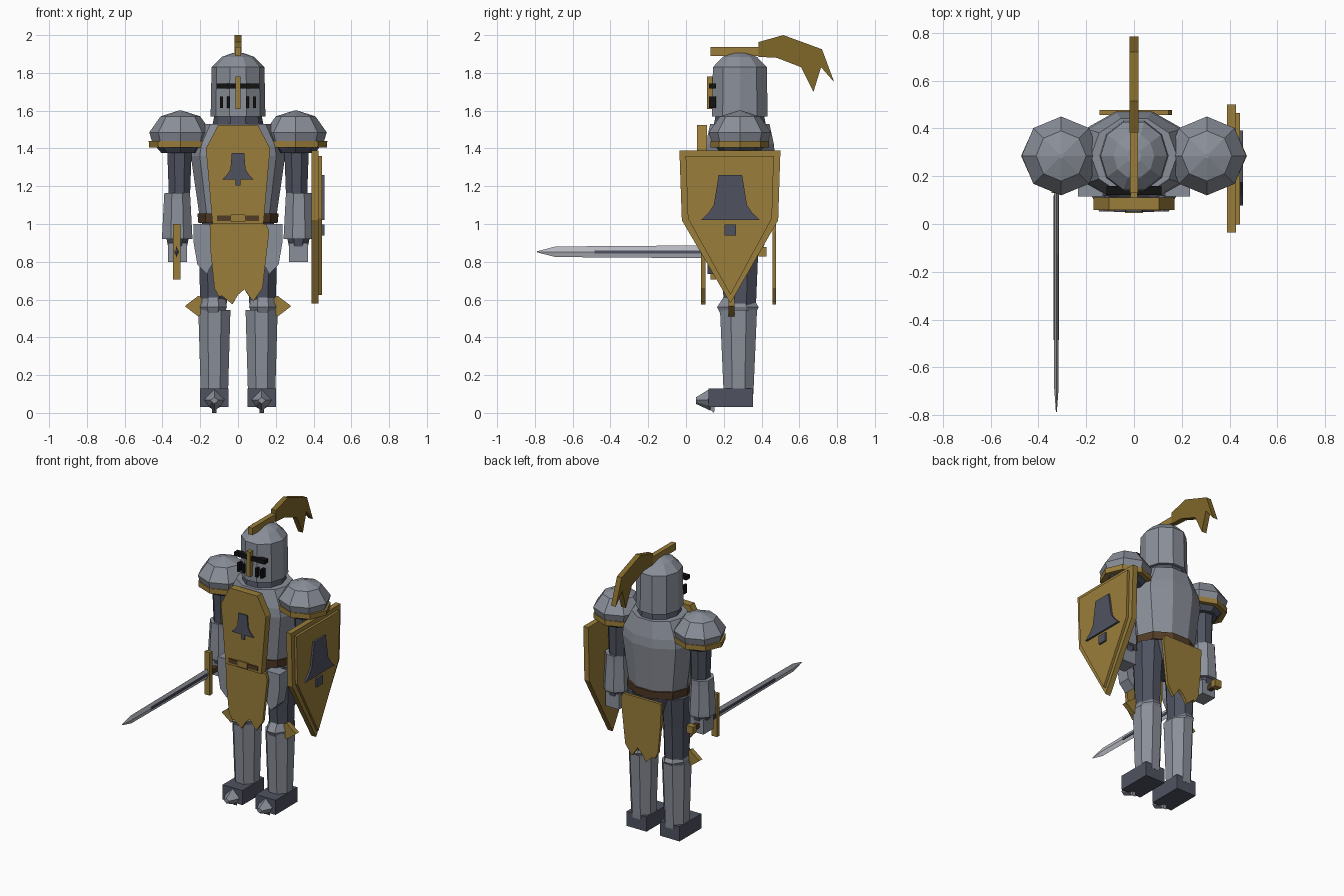
import bpy, bmesh, math

if "Cube" in bpy.data.objects:
    bpy.data.objects.remove(bpy.data.objects["Cube"])

def mat(name, rgb):
    m = bpy.data.materials.new(name)
    m.diffuse_color = (*rgb, 1)
    m.use_nodes = True
    m.node_tree.nodes["Principled BSDF"].inputs["Base Color"].default_value = m.diffuse_color
    return m

STEEL = mat("steel", (.255, .275, .32))
DARK = mat("dark_steel", (.078, .086, .118))
GOLD = mat("gold", (.32, .205, .042))
PLUME = mat("dark_gold", (.215, .135, .022))
BLADE = mat("blade_steel", (.48, .49, .54))
BLACK = mat("black", (.006, .006, .007))
BROWN = mat("brown_leather", (.085, .045, .02))
CY = .285  # body axis depth

def finish(name, bm, m):
    bmesh.ops.recalc_face_normals(bm, faces=bm.faces)
    me = bpy.data.meshes.new(name)
    bm.to_mesh(me)
    bm.free()
    me.materials.append(m)
    ob = bpy.data.objects.new(name, me)
    bpy.context.collection.objects.link(ob)
    return ob

def loft(name, m, rings, n=8, cx=0, cy=CY, turn=True):
    """Stack of n-sided rings (z, half width, half depth); turn gives flat fronts."""
    bm = bmesh.new()
    off = math.pi / n if turn else 0
    k = 1 / math.cos(off)
    loops = []
    for z, rx, ry in rings:
        loops.append([bm.verts.new((cx + k * rx * math.cos(off + math.tau * i / n),
                                    cy + k * ry * math.sin(off + math.tau * i / n), z))
                      for i in range(n)])
    for a, b in zip(loops, loops[1:]):
        for i in range(n):
            j = (i + 1) % n
            bm.faces.new((a[i], a[j], b[j], b[i]))
    bm.faces.new(loops[0])
    bm.faces.new(loops[-1])
    return finish(name, bm, m)

def plate(name, m, pts, lo, hi, axis):
    """Outline extruded along x (points are y,z) or along y (points are x,z)."""
    bm = bmesh.new()
    def place(p, d):
        return (d, p[0], p[1]) if axis == 'x' else (p[0], d, p[1])
    a = [bm.verts.new(place(p, lo)) for p in pts]
    b = [bm.verts.new(place(p, hi)) for p in pts]
    bm.faces.new(a)
    bm.faces.new(b)
    for i in range(len(pts)):
        j = (i + 1) % len(pts)
        bm.faces.new((a[i], a[j], b[j], b[i]))
    return finish(name, bm, m)

def box(name, m, x0, x1, y0, y1, z0, z1):
    return plate(name, m, [(x0, z0), (x1, z0), (x1, z1), (x0, z1)], y0, y1, 'y')

def sym(half):
    """Close a half outline by mirroring its first coordinate."""
    return half + [(-x, z) for x, z in reversed(half) if x]

# Torso, belt and neck
loft("pelvis", DARK, [(.88, .15, .12), (1.01, .19, .16)], 10)
loft("torso", STEEL, [(1.0, .19, .155), (1.05, .205, .165), (1.36, .25, .195),
                      (1.42, .24, .19), (1.53, .18, .165)], 10, turn=False)
loft("belt", BROWN, [(1.005, .21, .175), (1.055, .215, .18)], 10, turn=False)
loft("neck", DARK, [(1.5, .14, .15), (1.6, .12, .13)], 10, turn=False)

# Helmet with visor details and crest
loft("helmet", STEEL, [(1.57, .145, .155), (1.83, .14, .15), (1.885, .085, .095),
                       (1.905, .03, .035)], 10, turn=False)
box("eye_slit", BLACK, -.115, .115, .122, .16, 1.718, 1.745)
for x in (-.087, -.05, .05, .087):
    box("breath_slot", BLACK, x - .008, x + .008, .123, .16, 1.615, 1.675)
box("nose_bar", GOLD, -.014, .014, .112, .15, 1.61, 1.78)
box("crest_bar", GOLD, -.017, .017, .13, .39, 1.89, 1.938)
plate("plume", PLUME, [(.383, 1.963), (.515, 2.0), (.72, 1.925), (.785, 1.75), (.715, 1.83),
                       (.675, 1.70), (.61, 1.83), (.48, 1.88), (.383, 1.885)],
      -.018, .018, 'x')

# Tabard: chest panel, buckle strip and hanging cloths
plate("chest_panel", GOLD, sym([(.105, 1.525), (.17, 1.4), (.135, 1.0)]), .058, .11, 'y')
box("belt_strip", BROWN, -.11, .11, .052, .062, 1.015, 1.045)
box("buckle", GOLD, -.037, .037, .047, .06, 1.01, 1.05)
ragged = [(-.15, 1.0), (.15, 1.0), (.165, .96), (.13, .66), (.08, .59), (.05, .63), (.035, .655),
          (.0, .625), (-.03, .575), (-.085, .62), (-.1, .615), (-.125, .66), (-.145, .85)]
plate("front_cloth", GOLD, ragged, .08, .102, 'y')
plate("back_cloth", GOLD, [(x * .97, z) for x, z in ragged], .457, .477, 'y')
bell = sym([(.033, 1.375), (.04, 1.29), (.055, 1.265), (.083, 1.235)])
plate("chest_bell", DARK, bell, .05, .06, 'y')
box("chest_clapper", DARK, -.014, .014, .05, .06, 1.203, 1.24)

for s in (-1, 1):
    # Shoulder guards
    X = s * .305
    loft("shoulder_dome", STEEL, [(1.42, .145, .145), (1.485, .165, .165), (1.57, .105, .105),
                                  (1.6, .01, .01)], 8, X, turn=False)
    loft("shoulder_trim", GOLD, [(1.405, .165, .155), (1.44, .168, .155)], 8, X, turn=False)
    loft("shoulder_lining", DARK, [(1.375, .1, .1), (1.41, .13, .13)], 8, X, turn=False)
    # Arms and hands
    loft("upper_arm", DARK, [(1.12, .055, .06), (1.4, .065, .07)], 8, s * .31)
    loft("forearm_guard", STEEL, [(.92, .08, .085), (.94, .08, .085), (1.13, .07, .075),
                                  (1.165, .068, .075)], 8, s * .322)
    loft("wrist", DARK, [(.88, .05, .055), (.93, .06, .065)], 8, s * .32)
    box("hand", STEEL, s * .32 - .05, s * .32 + .05, .23, .34, .8, .9)
    # Hip plates wrapped around the front of each thigh
    tasset = [(s * .13, 1.0), (s * .235, 1.0), (s * .235, .9), (s * .215, .785),
              (s * .165, .735), (s * .13, .8)]
    plate("hip_plate", STEEL, tasset, .115, .2, 'y')
    # Legs
    L = s * .125
    loft("thigh", DARK, [(.56, .07, .085), (.8, .075, .095), (1.0, .085, .11)], 8, s * .13)
    loft("shin_guard", STEEL, [(.1, .072, .078), (.13, .073, .08), (.545, .085, .098)],
         8, L, .278)
    loft("knee_guard", STEEL, [(.5, .05, .08), (.56, .073, .11), (.615, .06, .075)],
         8, s * .132, .275)
    plate("knee_wing", GOLD, [(s * .19, .61), (s * .21, .62), (s * .282, .565), (s * .21, .51),
                              (s * .19, .53)], .225, .258, 'y')
    # Boots with pointed toes
    box("boot", DARK, L - .075, L + .075, .12, .355, .03, .13)
    bm = bmesh.new()
    base = [bm.verts.new((L + x, .13, z)) for x, z in
            [(-.058, .07), (-.035, .035), (0, .012), (.035, .035), (.058, .07), (0, .13)]]
    tip = [bm.verts.new((L + .35 * x, .052, z)) for x, z in
           [(-.058, .068), (-.035, .058), (0, .048), (.035, .058), (.058, .068), (0, .082)]]
    for i in range(6):
        j = (i + 1) % 6
        bm.faces.new((base[i], base[j], tip[j], tip[i]))
    bm.faces.new(base)
    bm.faces.new(tip)
    finish("toe_cap", bm, STEEL)
    plate("toe_spike", STEEL, [(.1, .04), (.15, .035), (.15, .01), (.148, .0)],
          L - .012, L + .012, 'x')

# Sword held forward
SX, SZ = -.325, .853
bm = bmesh.new()
def section(y, h, t):
    return [bm.verts.new((SX + a, y, SZ + b)) for a, b in ((t, 0), (0, h), (-t, 0), (0, -h))]
secs = [section(.14, .034, .011), section(-.69, .028, .009), section(-.788, .003, .002)]
for a, b in zip(secs, secs[1:]):
    for i in range(4):
        j = (i + 1) % 4
        bm.faces.new((a[i], a[j], b[j], b[i]))
bm.faces.new(secs[0])
bm.faces.new(secs[-1])
finish("sword_blade", bm, BLADE)
box("sword_fuller", DARK, SX - .0115, SX + .0115, -.485, .12, SZ - .008, SZ + .008)
box("sword_guard", GOLD, SX - .02, SX + .02, .13, .158, .707, 1.0)
box("sword_grip", BROWN, SX - .014, SX + .014, .15, .4, SZ - .016, SZ + .016)
box("sword_pommel", GOLD, SX - .025, SX + .025, .385, .425, SZ - .025, SZ + .025)

# Shield on the left arm
plate("shield", GOLD, [(-.035, 1.39), (.5, 1.39), (.488, 1.02), (.235, .58), (-.022, 1.02)],
      .39, .427, 'x')
plate("shield_face", GOLD, [(-.002, 1.36), (.465, 1.36), (.455, 1.03), (.235, .625),
                            (.01, 1.03)], .42, .444, 'x')
plate("shield_bell", DARK, [(y + .235, z) for y, z in sym(
    [(.062, 1.26), (.088, 1.1), (.115, 1.06), (.157, 1.02)])], .44, .457, 'x')
box("shield_clapper", DARK, .44, .457, .203, .265, .94, .998)
box("shield_strap", BROWN, .36, .395, .25, .31, .98, 1.08)
